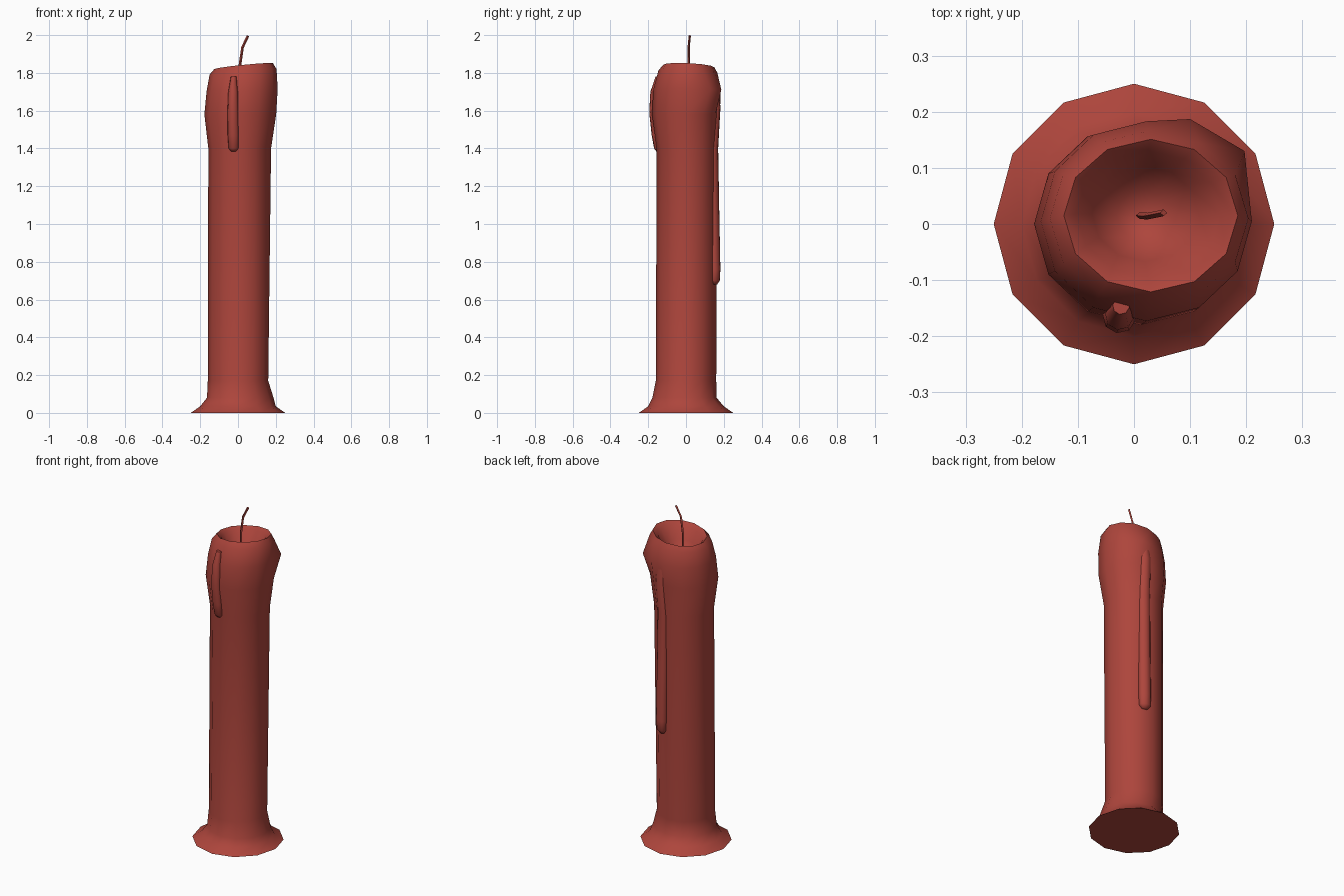
import bpy, bmesh
from math import sin, cos, radians, pi
from mathutils import Vector

if "Cube" in bpy.data.objects:
    bpy.data.objects.remove(bpy.data.objects["Cube"])

wax = bpy.data.materials.new("red_wax")
wax.diffuse_color = (0.42, 0.06, 0.045, 1)
wax.use_nodes = True
wax.node_tree.nodes["Principled BSDF"].inputs["Base Color"].default_value = wax.diffuse_color


def loft(name, rings, sharp=60):
    """Skin a list of point rings and cap both ends."""
    bm = bmesh.new()
    loops = [[bm.verts.new(p) for p in ring] for ring in rings]
    n = len(loops[0])
    for a, b in zip(loops, loops[1:]):
        for i in range(n):
            j = (i + 1) % n
            bm.faces.new((a[i], a[j], b[j], b[i]))
    bm.faces.new(loops[0][::-1])
    bm.faces.new(loops[-1])
    bmesh.ops.recalc_face_normals(bm, faces=bm.faces)
    me = bpy.data.meshes.new(name)
    bm.to_mesh(me)
    bm.free()
    me.materials.append(wax)
    ob = bpy.data.objects.new(name, me)
    bpy.context.collection.objects.link(ob)
    bpy.ops.object.select_all(action='DESELECT')
    ob.select_set(True)
    bpy.context.view_layer.objects.active = ob
    bpy.ops.object.shade_smooth_by_angle(angle=radians(sharp))
    return ob


# Candle body: centre x, centre y, radius x, radius y, height, tilt
profile = [
    (0, 0, .25, .25, 0, 0),
    (0, 0, .20, .20, .035, 0),
    (.012, -.008, .176, .17, .08, 0),
    (0, 0, .16, .16, .17, 0),
    (.009, .005, .166, .16, 1.40, 0),
    (.012, 0, .190, .180, 1.58, 0),
    (.022, .005, .188, .178, 1.71, .3),
    (.027, .010, .177, .156, 1.806, .8),
    (.030, .015, .155, .136, 1.836, 1),
    (.025, .018, .128, .113, 1.815, 1),
    (.020, .018, .095, .085, 1.755, .8),
    (.014, .016, .045, .045, 1.70, .2),
    (.010, .015, .008, .008, 1.69, 0),
]
body = []
for cx, cy, rx, ry, z, t in profile:
    ring = []
    for k in range(12):
        c, s = cos(k * pi / 6), sin(k * pi / 6)
        ring.append(Vector((cx + rx * c, cy + ry * s,
                            z + t * (.1 * rx * c - .05 * ry * s))))
    body.append(ring)
# Wax bulge on the back right shoulder
body[6][1].xy = (.197, .130)
body[6][2].xy = (.100, .187)
loft("candle_body", body)


def drip(name, angle, sections):
    """Wax run on the side: sections of height, radius, half width, half depth."""
    out = Vector((cos(radians(angle)), sin(radians(angle)), 0))
    side = Vector((-out.y, out.x, 0))
    rings = []
    for z, r, w, d in sections:
        rings.append([out * (r + d * cos(k * pi / 4)) + side * w * sin(k * pi / 4)
                      + Vector((0, 0, z)) for k in range(8)])
    loft(name, rings)


drip("front_drip", 261, [
    (1.385, .152, .014, .008), (1.40, .153, .026, .018), (1.47, .158, .030, .026),
    (1.59, .168, .030, .029), (1.70, .165, .026, .026), (1.78, .148, .015, .015)])
drip("back_drip", 71, [
    (.68, .162, .018, .012), (.70, .164, .034, .024), (.76, .164, .036, .028),
    (1.05, .158, .036, .028), (1.40, .153, .036, .026), (1.62, .166, .036, .026),
    (1.76, .158, .020, .018)])

# Bent wick rising from the melt pool
path = [(.010, .015, 1.68), (.010, .015, 1.84), (.024, .014, 1.935), (.053, .020, 1.997)]
tilts = [0, .1, .25, .45]
wick = []
for (x, y, z), a in zip(path, tilts):
    wick.append([(x + .007 * cos(k * pi / 2) * cos(a), y + .006 * sin(k * pi / 2),
                  z - .007 * cos(k * pi / 2) * sin(a)) for k in range(4)])
loft("wick", wick, 40)
